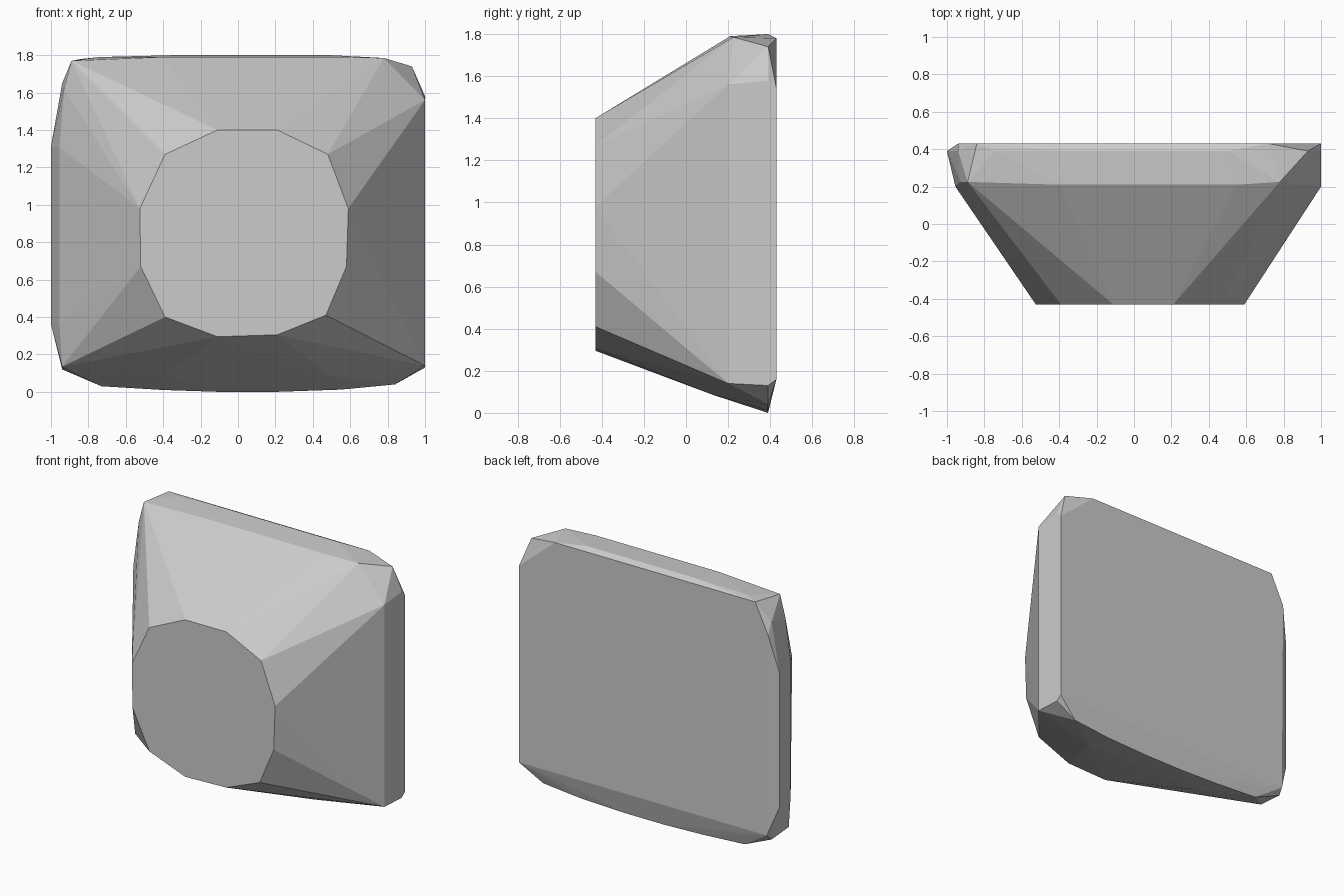
import bpy, bmesh, math

grey = bpy.data.materials.new("plain grey")
grey.diffuse_color = (0.6, 0.6, 0.6, 1)

# Each outline is a slice at one depth: y -> (x, z) points
slices = {
    # small twelve-sided front facet
    -0.43: [(-0.11, 1.40), (0.21, 1.40), (0.48, 1.27), (0.59, 0.98),
            (0.58, 0.67), (0.47, 0.41), (0.21, 0.305), (-0.11, 0.295),
            (-0.39, 0.40), (-0.52, 0.67), (-0.525, 0.98), (-0.39, 1.27)],
    # slight bulge of the underside
    0.13: [(-0.40, 0.085), (0.50, 0.085)],
    # shoulder where the sloping sides meet the rim
    0.20: [(-0.955, 1.31), (-0.955, 0.37), (-0.94, 0.135),
           (1.0, 1.56), (1.0, 0.14)],
    0.21: [(-0.40, 1.79), (0.55, 1.79)],
    0.225: [(-0.89, 1.77), (0.78, 1.785), (-0.93, 1.62)],
    # widest part of the rim
    0.39: [(-0.35, 1.80), (0.50, 1.80), (-0.74, 1.79), (0.93, 1.74),
           (1.0, 1.58), (1.0, 0.13), (0.84, 0.04), (0.55, 0.012),
           (0.20, 0.0), (-0.10, 0.0), (-0.40, 0.01), (-0.73, 0.03),
           (-0.94, 0.12), (-1.0, 0.36), (-1.0, 1.31), (-0.94, 1.65)],
    # flat back
    0.43: [(-0.84, 1.78), (0.72, 1.78), (1.0, 1.54), (1.0, 0.16),
           (-0.93, 0.16), (-0.94, 1.57)],
}

# Faceted block: convex skin around the slices
bm = bmesh.new()
for y, outline in slices.items():
    for x, z in outline:
        bm.verts.new((x, y, z))
hull = bmesh.ops.convex_hull(bm, input=bm.verts[:])
loose = {g for g in hull["geom_interior"] + hull["geom_unused"]
         if isinstance(g, bmesh.types.BMVert)}
bmesh.ops.delete(bm, geom=list(loose), context='VERTS')

# Merge the coplanar triangles into clean facets
bmesh.ops.dissolve_limit(bm, angle_limit=math.radians(0.5),
                         verts=bm.verts[:], edges=bm.edges[:])
bmesh.ops.recalc_face_normals(bm, faces=bm.faces[:])

mesh = bpy.data.meshes.new("faceted_block")
bm.to_mesh(mesh)
bm.free()
mesh.materials.append(grey)
block = bpy.data.objects.new("faceted_block", mesh)
bpy.context.collection.objects.link(block)
